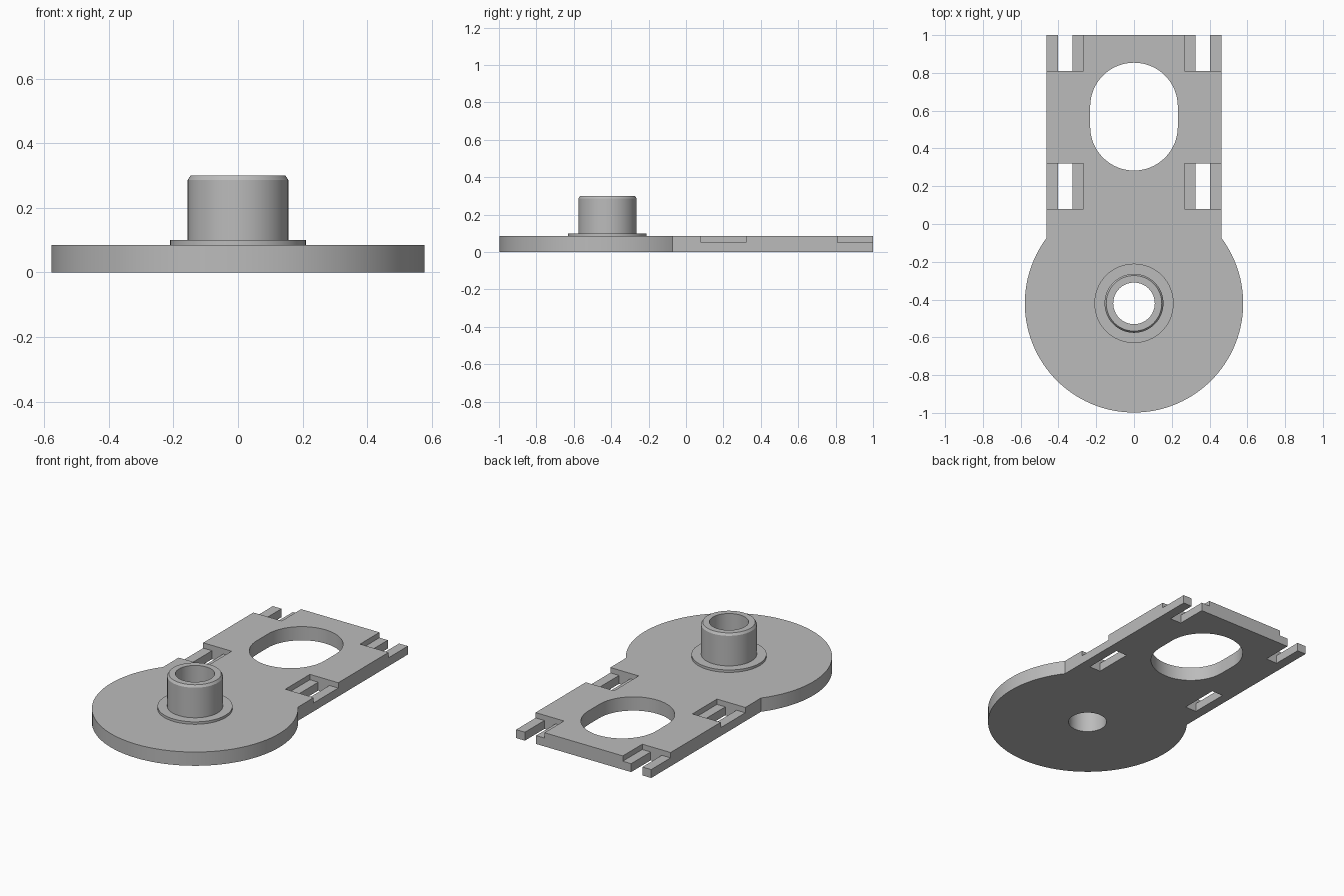
import bpy, bmesh, math

old = bpy.data.objects.get("Cube")
if old:
    bpy.data.objects.remove(old, do_unlink=True)

grey = bpy.data.materials.new("plain grey")
grey.use_nodes = True
COLOR = (0.5, 0.5, 0.5, 1)
grey.diffuse_color = COLOR
grey.node_tree.nodes["Principled BSDF"].inputs["Base Color"].default_value = COLOR

THICK = 0.085      # plate thickness
STEP = 0.052       # floor height of the clip recesses
HALF = 0.462       # half width of the arm
CY, R = -0.42, 0.578
BORE = 0.11


def make_object(name, bm):
    bmesh.ops.recalc_face_normals(bm, faces=bm.faces)
    mesh = bpy.data.meshes.new(name)
    bm.to_mesh(mesh)
    bm.free()
    obj = bpy.data.objects.new(name, mesh)
    bpy.context.collection.objects.link(obj)
    mesh.materials.append(grey)
    return obj


def prism(name, outline, z0, z1):
    bm = bmesh.new()
    face = bm.faces.new([bm.verts.new((x, y, z0)) for x, y in outline])
    top = bmesh.ops.extrude_face_region(bm, geom=[face])["geom"]
    verts = [g for g in top if isinstance(g, bmesh.types.BMVert)]
    bmesh.ops.translate(bm, verts=verts, vec=(0, 0, z1 - z0))
    return make_object(name, bm)


def arc(cy, r, a0, a1, n):
    return [(r * math.cos(a0 + (a1 - a0) * i / n), cy + r * math.sin(a0 + (a1 - a0) * i / n))
            for i in range(n + 1)]


def rect(x0, x1, y0, y1):
    return [(x0, y0), (x1, y0), (x1, y1), (x0, y1)]


def activate(obj):
    bpy.ops.object.select_all(action="DESELECT")
    obj.select_set(True)
    bpy.context.view_layer.objects.active = obj


def cut(obj, cutter):
    mod = obj.modifiers.new("cut", "BOOLEAN")
    mod.operation, mod.solver, mod.object = "DIFFERENCE", "EXACT", cutter
    activate(obj)
    bpy.ops.object.modifier_apply(modifier=mod.name)
    bpy.data.objects.remove(cutter, do_unlink=True)


# Base plate: round disc running into a straight arm
join = math.acos(HALF / R)
outline = arc(CY, R, math.pi - join, 2 * math.pi + join, 96) + [(HALF, 1), (-HALF, 1)]
plate = prism("base_plate", outline, 0, THICK)

# Oval window and round bore
window = arc(0.622, 0.232, 0, math.pi, 32) + arc(0.515, 0.232, math.pi, 2 * math.pi, 32)
cut(plate, prism("window_cutter", window, -0.1, 0.2))
cut(plate, prism("bore_cutter", arc(CY, BORE, 0, 2 * math.pi, 64)[:-1], -0.1, 0.2))

# Four clip recesses, each with a through slot
for side in (-1, 1):
    for y0, y1 in ((0.08, 0.32), (0.81, 1.1)):
        xs = sorted((side * 0.268, side * 0.6))
        cut(plate, prism("recess_cutter", rect(*xs, y0, y1), STEP, 0.2))
        xs = sorted((side * 0.325, side * 0.402))
        cut(plate, prism("slot_cutter", rect(*xs, y0, y1), -0.1, 0.2))

# Hollow boss with a shoulder flange and a chamfered rim
profile = [(BORE, THICK), (BORE, 0.3), (0.147, 0.3), (0.156, 0.286),
           (0.156, 0.1), (0.21, 0.1), (0.21, THICK)]
bm = bmesh.new()
pts = [bm.verts.new((r, CY, z)) for r, z in profile]
edges = [bm.edges.new(pair) for pair in zip(pts, pts[1:])]
bmesh.ops.spin(bm, geom=pts + edges, cent=(0, CY, 0), axis=(0, 0, 1),
               angle=2 * math.pi, steps=64, use_merge=True)
bmesh.ops.remove_doubles(bm, verts=bm.verts, dist=0.0001)
boss = make_object("hollow_boss", bm)

for obj in (plate, boss):
    activate(obj)
    bpy.ops.object.shade_smooth_by_angle(angle=math.radians(25))
